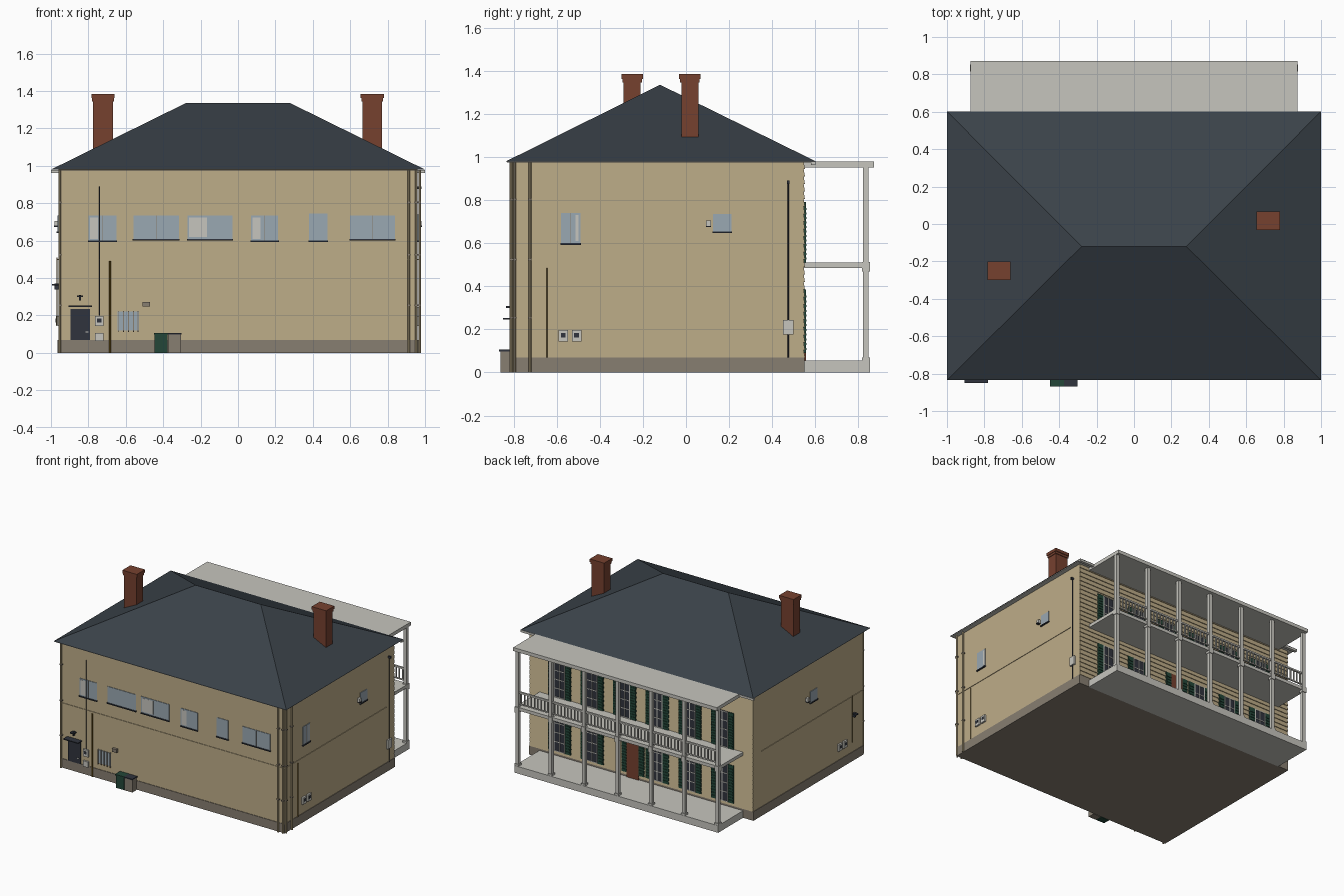
import bpy, bmesh
from mathutils import Vector

if "Cube" in bpy.data.objects:
    bpy.data.objects.remove(bpy.data.objects["Cube"])


def material(name, hexa):
    srgb = [int(hexa[i:i + 2], 16) / 255 for i in (0, 2, 4)]
    col = [c / 12.92 if c < 0.04 else ((c + 0.055) / 1.055) ** 2.4 for c in srgb] + [1]
    m = bpy.data.materials.new(name)
    m.use_nodes = True
    m.diffuse_color = col
    m.node_tree.nodes["Principled BSDF"].inputs["Base Color"].default_value = col
    return m


tan = material("tan wall", "BEAD89")
slate = material("slate roof", "3A4249")
brick = material("red brick", "76412F")
grey = material("pale grey", "C6C5BE")
stone = material("stone base", "877E71")
glass = material("blue glass", "9AA8B2")
green = material("dark green", "234638")
dark = material("dark metal", "30343D")
brass = material("old brass", "73591C")

# Main dimensions: wall planes and porch depth
WX, WF, WB, TOP = 0.96, -0.8, 0.545, 0.98
PX, PY = 0.875, 0.855


def finish(name, bm, mat):
    bmesh.ops.recalc_face_normals(bm, faces=bm.faces)
    me = bpy.data.meshes.new(name)
    bm.to_mesh(me)
    bm.free()
    me.materials.append(mat)
    ob = bpy.data.objects.new(name, me)
    bpy.context.collection.objects.link(ob)
    return ob


def boxes(name, mat, *bounds):
    """One object made of boxes, each given as x0, x1, y0, y1, z0, z1."""
    bm = bmesh.new()
    for x0, x1, y0, y1, z0, z1 in bounds:
        for v in bmesh.ops.create_cube(bm, size=1)["verts"]:
            v.co = Vector((x1 if v.co.x > 0 else x0, y1 if v.co.y > 0 else y0,
                           z1 if v.co.z > 0 else z0))
    return finish(name, bm, mat)


def hull(name, mat, points):
    bm = bmesh.new()
    for p in points:
        bm.verts.new(p)
    bmesh.ops.convex_hull(bm, input=bm.verts)
    bmesh.ops.dissolve_limit(bm, angle_limit=0.01, verts=bm.verts, edges=bm.edges)
    return finish(name, bm, mat)


def on(side, a0, a1, z0, z1, d):
    """Bounds of a plate standing d proud of one wall."""
    return {"front": (a0, a1, WF - d, WF, z0, z1),
            "back": (a0, a1, WB, WB + d, z0, z1),
            "right": (-WX - d, -WX, a0, a1, z0, z1),
            "left": (WX, WX + d, a0, a1, z0, z1)}[side]


def plate(name, mat, side, a0, a1, z0, z1, d):
    return boxes(name, mat, on(side, a0, a1, z0, z1, d))


def pipe(name, mat, side, a, z0, z1, r=0.005, gap=0.004):
    """Round vertical pipe in front of a wall."""
    b = on(side, a, a, z0, z1, r + gap)
    x = b[0] if side != "left" else b[1]
    y = b[2] if side != "back" else b[3]
    bm = bmesh.new()
    bmesh.ops.create_cone(bm, segments=10, radius1=r, radius2=r, depth=z1 - z0, cap_ends=True)
    bmesh.ops.translate(bm, verts=bm.verts, vec=(x, y, (z0 + z1) / 2))
    return finish(name, bm, mat)


# House body, base course and string course
boxes("walls", tan, (-WX, WX, WF, WB, 0.02, TOP))
boxes("base_course", stone, (-WX - .004, WX + .004, WF - .004, WB + .004, 0, 0.07))
for side, a0, a1 in (("front", -WX, WX), ("left", WF, WB - .1), ("right", WF, WB - .1)):
    plate("string_course_" + side, tan, side, a0, a1, 0.497, 0.503, 0.004)

# Clapboards on the porch wall
n, pitch = 26, 0.035
for i in range(n):
    z = 0.07 + i * pitch
    hull("clapboard", tan, [(x, WB + dy, zz) for x in (-WX, WX) for dy, zz in
         ((0, z), (.007, z), (.001, z + pitch), (0, z + pitch))])

# Hipped roof, soffit and rear gutter
ridge = [(s * 0.28, -0.12, 1.335) for s in (-1, 1)]
eaves = [(x, y, TOP) for x in (-1, 1) for y in (-.835, .602)]
hull("hip_roof", slate, ridge + eaves)
boxes("soffit", grey, (-.995, .995, -.83, .6, TOP - .006, TOP - .001))
boxes("rear_gutter", grey, (-1, 1, .58, .602, .962, TOP - .002))

# Chimneys with corbelled caps
for x, y in ((-.722, -.25), (.718, .018)):
    boxes("chimney", brick, *[(x - w, x + w, y - d, y + d, z0, z1) for w, d, z0, z1 in
          ((.053, .04, 1, 1.36), (.058, .045, 1.345, 1.362), (.062, .05, 1.362, 1.385))])

# Two-storey porch
boxes("porch_floor", grey, (-PX, PX, WB, PY, 0, .055))
boxes("porch_deck", grey, (-PX, PX, WB, PY - .01, .485, .51))
boxes("porch_roof", grey, (-PX, PX, WB, .872, .952, .979))
posts = [-.86 + i * .2867 for i in range(7)]
for x in posts:
    boxes("porch_post", grey, (x - .013, x + .013, .822, .848, .05, .955),
          (x - .017, x + .017, .816, .853, .468, .512),
          (x - .017, x + .017, .816, .853, .05, .07))
boxes("porch_rails", grey, (-.86, .86, .828, .842, .618, .63), (-.86, .86, .83, .84, .53, .538))
boxes("balusters", grey, *[(a + k * .0287 - .004, a + k * .0287 + .004, .831, .839, .53, .62)
                           for a in posts[:-1] for k in range(1, 10)])

# Shuttered porch windows on both floors
for z0, z1 in ((.09, .385), (.51, .79)):
    for i in range(6):
        x = -.7 + i * .28
        door = z0 < .2 and i == 3
        if door:
            x -= .07
            plate("front_door", brick, "back", x - .05, x + .05, .055, z1, .012)
        else:
            plate("porch_pane", dark, "back", x - .045, x + .045, z0, z1, .009)
            bars = [on("back", x + k * .044 - .003, x + k * .044 + .003, z0, z1, .012)
                    for k in (-1, 0, 1)]
            bars += [on("back", x - .045, x + .045, z, z + .006, .012)
                     for z in [z0 + k * (z1 - z0 - .006) / 4 for k in range(5)]]
            boxes("porch_muntins", grey, *bars)
        for s in (-1, 1):
            c = x + s * .073
            boxes("shutter", green, on("back", c - .024, c + .024, z0, z1, .011),
                  *[on("back", c - .019, c + .019, z, z + .009, .015)
                    for z in [z0 + .015 + k * (z1 - z0 - .03) / 12 for k in range(12)]])


# Plain windows: glass, light blind, middle bar and sill
def window(side, a0, a1, z0, z1, blind=0, bar=True):
    plate("window_glass", glass, side, a0, a1, z0, z1, .004)
    if blind:
        b0, b1 = sorted((a0 if blind > 0 else a1, (a0 + a1) / 2 - blind * .015))
        plate("window_blind", grey, side, b0 + .008, b1 - .008, z0 + .01, z1 - .01, .005)
    if bar:
        m = (a0 + a1) / 2
        plate("window_bar", stone, side, m - .001, m + .001, z0, z1, .006)
    plate("window_sill", dark, side, a0 - .003, a1 + .003, z0 - .008, z0, .01)


window("front", -.8, -.65, .6, .735, 1)
window("front", -.56, -.315, .61, .735)
window("front", -.27, -.03, .61, .735, 0.5)
window("front", .07, .215, .6, .735, 1)
window("front", .38, .478, .6, .745, bar=False)
window("front", .6, .84, .61, .735)
window("left", -.58, -.49, .6, .74, -1)
window("left", .125, .21, .655, .735, bar=False)
window("right", -.24, -.15, .65, .735, bar=False)

# Service door with canopy, and small barred window
plate("service_door", dark, "front", -.895, -.79, .07, .235, .008)
plate("door_handle", grey, "front", -.815, -.8, .108, .114, .014)
plate("door_canopy", dark, "front", -.907, -.78, .246, .253, .05)
plate("cellar_window", glass, "front", -.645, -.53, .12, .222, .004)
boxes("cellar_bars", stone, *[on("front", -.64 + k * .026, -.635 + k * .026, .112, .225, .012)
                              for k in range(5)])
plate("wall_vent", stone, "front", -.51, -.47, .247, .272, .02)


# Wall lamps
def lamp(side, a, z):
    boxes("wall_lamp", dark, on(side, a - .005, a + .005, z - .02, z + .01, .02),
          on(side, a - .016, a + .016, z, z + .008, .035))


lamp("front", -.845, .3)
lamp("right", -.68, .36)
for side, a in (("left", .105), ("right", -.11)):
    plate("flood_light", grey, side, a - .012, a + .012, .68, .705, .02)
    plate("flood_light_base", dark, side, a - .012, a + .012, .674, .68, .025)


# Meter boxes
def meter(side, a, z, w=.022, h=.027, screen=True):
    plate("meter_box", grey, side, a - w, a + w, z - h, z + h, .014)
    if screen:
        plate("meter_screen", dark, side, a - w / 2, a + w / 2, z - h / 4, z + h / 2, .016)


meter("front", -.742, .17)
meter("front", -.742, .085, h=.022, screen=False)
for side in ("left", "right"):
    for a in (-.57, -.508):
        meter(side, a, .17)
meter("left", .475, .21, .024, .034, False)

# Service pipes, brass pipes and downspouts
pipe("service_mast", dark, "front", -.74, .2, .89, .003)
pipe("service_mast", dark, "left", .475, .07, .885, .003)
plate("mast_head", dark, "left", .469, .481, .875, .89, .022)
pipe("gas_pipe", brass, "front", -.685, 0, .49, .005)
pipe("gas_pipe", brass, "left", -.645, .07, .485, .003)
pipe("gas_pipe", brass, "right", -.66, .15, .51, .003)
for side, a in (("front", -.952), ("front", .913), ("front", .953), ("left", -.725), ("left", -.795)):
    pipe("downspout", tan, side, a, 0, TOP - .005, .007)
    boxes("pipe_bracket", stone, *[on(side, a - .009, a + .009, z, z + .008, .019)
                                   for z in (.25, .52, .8)])

# Refuse bins
for x0, x1, mat in ((-.447, -.378, green), (-.373, -.305, stone)):
    boxes("bin_body", mat, (x0, x1, -.862, WF - .008, 0, .098))
    boxes("bin_lid", green if mat == green else dark,
          (x0 - .003, x1 + .003, -.868, WF - .005, .098, .106))
